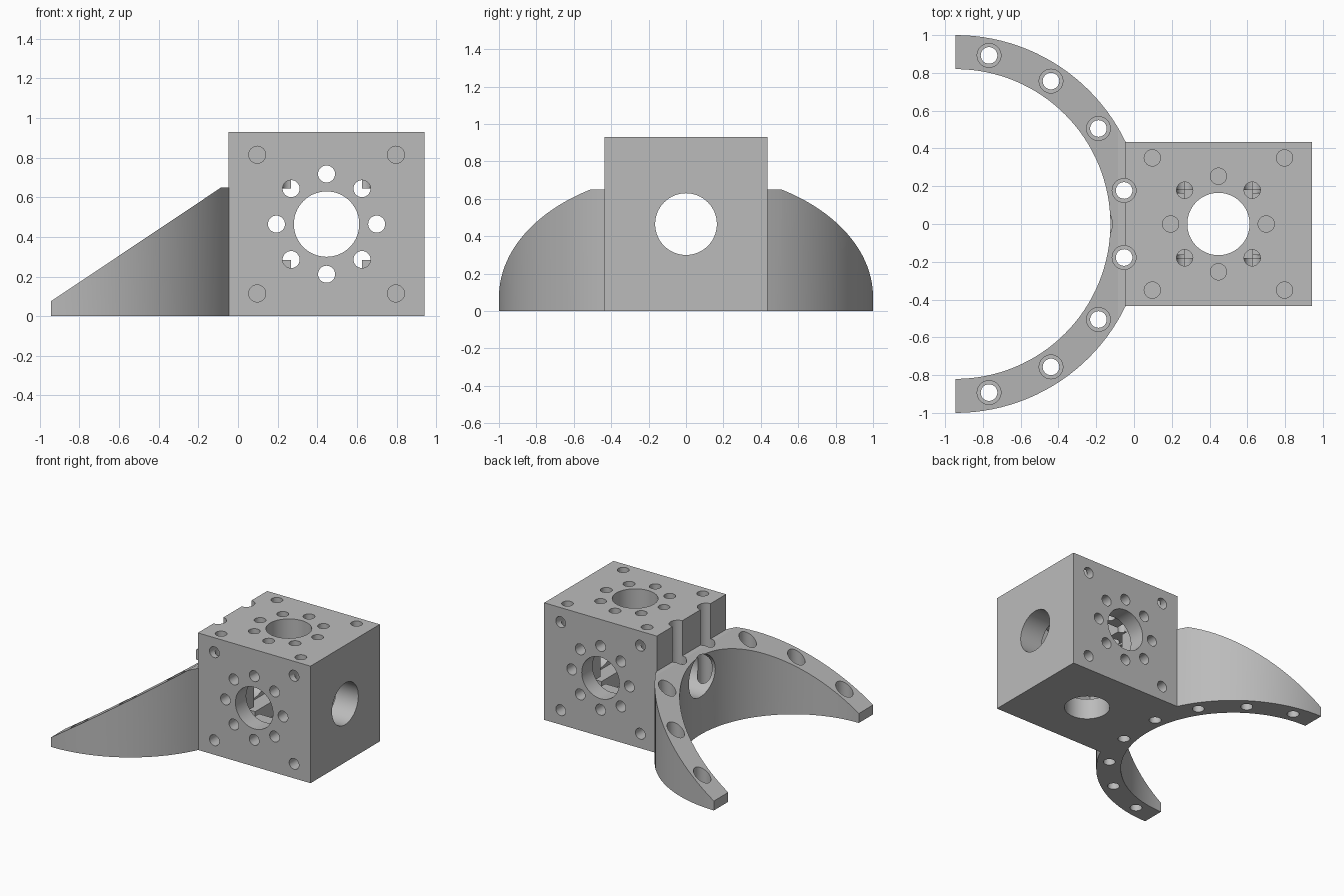
import bpy, bmesh, math
from mathutils import Matrix, Vector

if "Cube" in bpy.data.objects:
    bpy.data.objects.remove(bpy.data.objects["Cube"])

CENTRE = Vector((0.447, 0, 0.465))   # middle of the block
ARC_X = -0.945                       # centre of the arc
HOLE = 0.043

grey = bpy.data.materials.new("plain grey")
grey.use_nodes = True
colour = (0.5, 0.5, 0.5, 1)
grey.diffuse_color = colour
grey.node_tree.nodes["Principled BSDF"].inputs["Base Color"].default_value = colour


def finish(name, bm):
    bmesh.ops.recalc_face_normals(bm, faces=bm.faces)
    mesh = bpy.data.meshes.new(name)
    bm.to_mesh(mesh)
    bm.free()
    mesh.materials.append(grey)
    obj = bpy.data.objects.new(name, mesh)
    bpy.context.scene.collection.objects.link(obj)
    return obj


def box(name, centre, size):
    bm = bmesh.new()
    bmesh.ops.create_cube(bm, size=1, matrix=Matrix.Translation(centre) @ Matrix.Diagonal((*size, 1)))
    return finish(name, bm)


def rod(name, start, end, radius, sides=32):
    start, end = Vector(start), Vector(end)
    axis = end - start
    turn = axis.to_track_quat("Z", "Y").to_matrix().to_4x4()
    bm = bmesh.new()
    bmesh.ops.create_cone(bm, cap_ends=True, segments=sides, radius1=radius, radius2=radius,
                          depth=axis.length, matrix=Matrix.Translation((start + end) / 2) @ turn)
    return finish(name, bm)


def prism(name, points, direction):
    bm = bmesh.new()
    face = bm.faces.new([bm.verts.new(p) for p in points])
    result = bmesh.ops.extrude_face_region(bm, geom=[face])
    verts = [g for g in result["geom"] if isinstance(g, bmesh.types.BMVert)]
    bmesh.ops.translate(bm, verts=verts, vec=direction)
    return finish(name, bm)


def combine(target, tool, operation="DIFFERENCE"):
    tool.hide_render = True
    mod = target.modifiers.new("cut", "BOOLEAN")
    mod.operation, mod.solver, mod.object = operation, "EXACT", tool
    bpy.context.view_layer.objects.active = target
    bpy.ops.object.modifier_apply(modifier=mod.name)
    bpy.data.objects.remove(tool)


# Half ring with a sloping top
def arc(radius, steps=64):
    return [(ARC_X + radius * math.cos(a), radius * math.sin(a), 0)
            for a in (math.pi * (i / steps - 0.5) for i in range(steps + 1))]


ring = prism("half_ring", arc(1.0) + arc(0.82)[::-1], (0, 0, 0.65))
slope = (0.65 - 0.075) / (-0.085 - ARC_X)
wedge = [(x, -1.5, 0.65 + slope * (x + 0.085)) for x in (-1.2, 0.1)] + [(-1.2, -1.5, 1)]
combine(ring, prism("slope_cutter", wedge, (0, 3, 0)))

# Mounting block joined to the ring
bracket = box("mounting_bracket", CENTRE, (0.99, 0.87, 0.93))
combine(bracket, ring, "UNION")

# Inner cavity made of three crossed square passages
for axis in range(3):
    size = [0.36] * 3
    size[axis] = 0.6
    combine(bracket, box("cavity_cutter", CENTRE, size))

# Main bores along each axis
for axis in ((1, 0, 0), (0, 1, 0), (0, 0, 1)):
    reach = Vector(axis)
    combine(bracket, rod("bore_cutter", CENTRE - reach, CENTRE + reach, 0.165, 64))

# Bolt circle and corner holes on the front, back and top
offsets = [(0.253 * math.cos(k * math.pi / 4), 0.253 * math.sin(k * math.pi / 4), 0.165) for k in range(8)]
offsets += [(sx * 0.35, sy * 0.35, 0.2) for sx in (-1, 1) for sy in (-1, 1)]
for u, v, inner in offsets:
    for side in (-1, 1):
        start = CENTRE + Vector((u, side * 0.6, v))
        combine(bracket, rod("face_hole_cutter", start, CENTRE + Vector((u, side * inner, v)), HOLE))
    start = CENTRE + Vector((u, v, 0.6))
    combine(bracket, rod("top_hole_cutter", start, CENTRE + Vector((u, v, inner)), HOLE))

# Counterbored screw holes along the ring
for k in range(-7, 8, 2):
    angle = math.radians(k * 11.25)
    x, y = ARC_X + 0.91 * math.cos(angle), 0.91 * math.sin(angle)
    combine(bracket, rod("screw_cutter", (x, y, -0.1), (x, y, 0.3), 0.044))
    combine(bracket, rod("counterbore_cutter", (x, y, 0.1), (x, y, 1.2), 0.063))

# Smooth the curved walls, keep the edges sharp
bpy.ops.object.select_all(action="DESELECT")
bracket.select_set(True)
bpy.context.view_layer.objects.active = bracket
bpy.ops.object.shade_smooth_by_angle(angle=math.radians(30))
